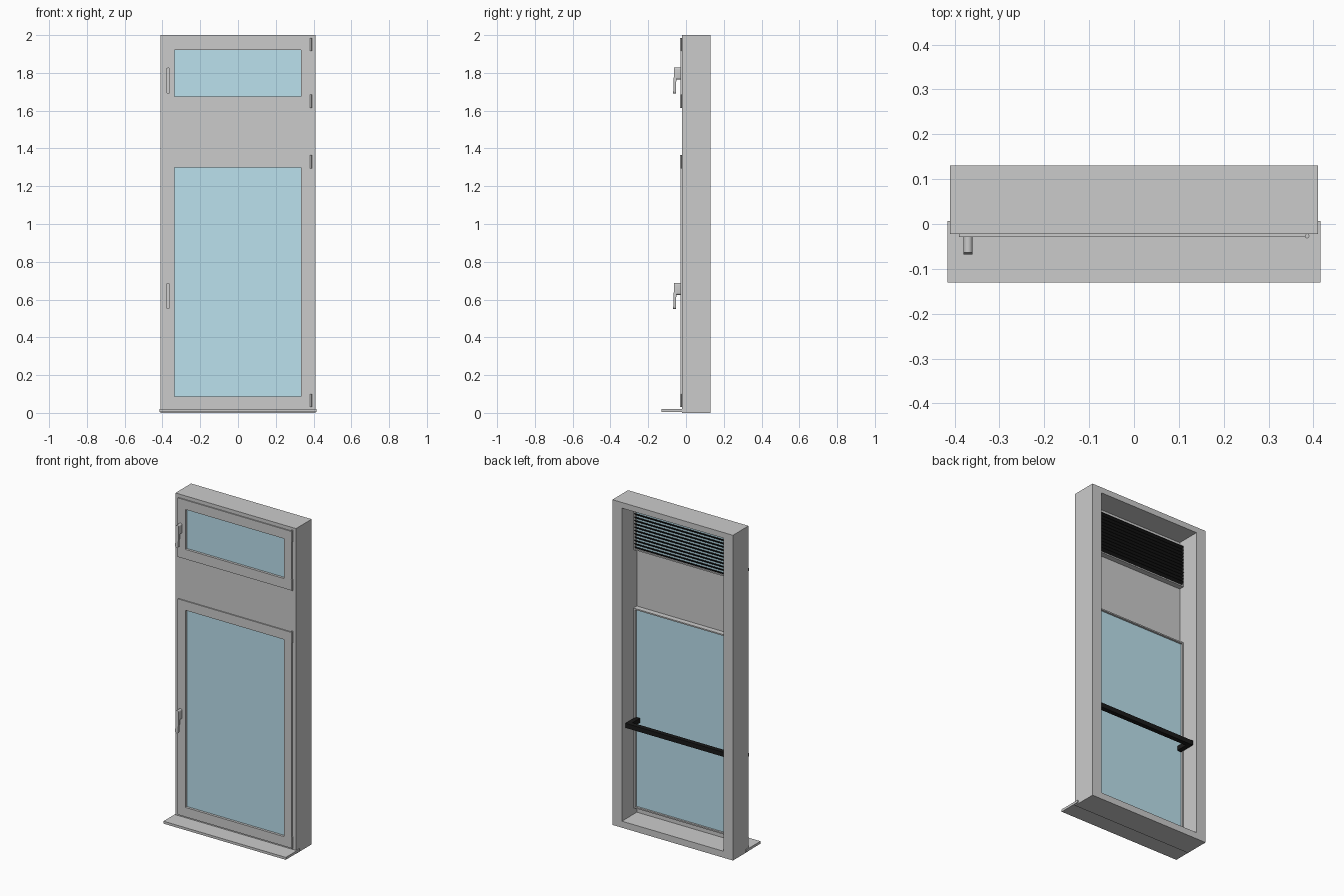
import bpy, bmesh, math
from mathutils import Matrix, Vector

if "Cube" in bpy.data.objects:
    bpy.data.objects.remove(bpy.data.objects["Cube"])


def material(name, rgb):
    m = bpy.data.materials.new(name)
    m.diffuse_color = (*rgb, 1)
    m.use_nodes = True
    m.node_tree.nodes["Principled BSDF"].inputs["Base Color"].default_value = m.diffuse_color
    return m


GLASS = material("pale_blue_glass", (0.5, 0.75, 0.85))
BLACK = material("black_metal", (0.01, 0.01, 0.01))


def finish(name, bm, mat=None):
    bmesh.ops.recalc_face_normals(bm, faces=bm.faces)
    me = bpy.data.meshes.new(name)
    bm.to_mesh(me)
    bm.free()
    ob = bpy.data.objects.new(name, me)
    bpy.context.collection.objects.link(ob)
    if mat:
        me.materials.append(mat)
    return ob


def box(name, x, y, z, mat=None, tilt=0):
    bm = bmesh.new()
    size = Matrix.Diagonal((x[1] - x[0], y[1] - y[0], z[1] - z[0], 1))
    centre = Vector(((x[0] + x[1]) / 2, (y[0] + y[1]) / 2, (z[0] + z[1]) / 2))
    bmesh.ops.create_cube(bm, size=1, matrix=Matrix.Translation(centre)
                          @ Matrix.Rotation(tilt, 4, 'X') @ size)
    return finish(name, bm, mat)


def ring(name, outer, inner, y):
    """Rectangular frame: outer and inner are (x0, x1, z0, z1)."""
    bm = bmesh.new()
    loops = []
    for yy in y:
        for x0, x1, z0, z1 in (outer, inner):
            loops.append([bm.verts.new((px, yy, pz)) for px, pz in
                          ((x0, z0), (x1, z0), (x1, z1), (x0, z1))])
    fo, fi, bo, bi = loops
    for a, b in ((fo, fi), (fi, bi), (bi, bo), (bo, fo)):
        for i in range(4):
            j = (i + 1) % 4
            bm.faces.new((a[i], a[j], b[j], b[i]))
    return finish(name, bm)


def pill(name, x, z, y_top, y_bottom, r=0.01, steps=10):
    """Rounded-end bar; y ranges may differ at the top and bottom."""
    bm = bmesh.new()
    pts = []
    for cz, start in ((z[1] - r, 0), (z[0] + r, math.pi)):
        for i in range(steps + 1):
            a = start + math.pi * i / steps
            pts.append((x + r * math.cos(a), cz + r * math.sin(a)))
    rows = []
    for k in (0, 1):
        row = []
        for px, pz in pts:
            t = (pz - z[0]) / (z[1] - z[0])
            row.append(bm.verts.new((px, y_bottom[k] + t * (y_top[k] - y_bottom[k]), pz)))
        rows.append(row)
        bm.faces.new(row)
    n = len(pts)
    for i in range(n):
        j = (i + 1) % n
        bm.faces.new((rows[0][i], rows[0][j], rows[1][j], rows[1][i]))
    ob = finish(name, bm)
    smooth(ob)


def smooth(ob):
    bpy.ops.object.select_all(action='DESELECT')
    ob.select_set(True)
    bpy.context.view_layer.objects.active = ob
    bpy.ops.object.shade_smooth_by_angle(angle=math.radians(35))


def rod(name, x, y, z, r):
    bm = bmesh.new()
    bmesh.ops.create_cone(bm, cap_ends=True, segments=16, radius1=r, radius2=r,
                          depth=z[1] - z[0],
                          matrix=Matrix.Translation((x, y, (z[0] + z[1]) / 2)))
    smooth(finish(name, bm))


# Deep outer casing and the thin front panels inside it
IN = 0.345
ring("outer_casing", (-0.41, 0.41, 0, 2), (-IN, IN, 0.04, 1.965), (-0.022, 0.13))
for name, z in (("top_panel", (1.928, 1.965)), ("middle_panel", (1.308, 1.667)),
                ("bottom_panel", (0.04, 0.08))):
    box(name, (-IN, IN), (-0.022, -0.015), z)

# Projecting sill
box("sill", (-0.416, 0.416), (-0.13, 0.007), (0.006, 0.021))

# Sashes: front flange, rear lip, glass, handle and two hinges
for name, sash, pane, handle in (
        ("upper", (1.615, 1.978), (1.675, 1.92), 1.69),
        ("lower", (0.03, 1.357), (0.088, 1.30), 0.55)):
    opening = (-0.337, 0.333, *pane)
    ring(name + "_sash", (-0.39, 0.385, *sash), opening, (-0.029, -0.022))
    ring(name + "_sash_lip", (-IN, IN, pane[0] - 0.008, pane[1] + 0.008),
         opening, (-0.022, 0.018))
    box(name + "_glass", opening[:2], (-0.014, 0.006), pane, GLASS)
    pill(name + "_handle_lever", -0.37, (handle, handle + 0.138),
         (-0.063, -0.05), (-0.068, -0.053))
    pill(name + "_handle_neck", -0.37, (handle + 0.075, handle + 0.138),
         (-0.052, -0.028), (-0.052, -0.028))
    for i, z in enumerate(((sash[0], sash[0] + 0.07), (sash[1] - 0.063, sash[1] + 0.007))):
        rod(f"{name}_hinge_{i + 1}", 0.386, -0.027, z, 0.005)

# Tilted louvre slats behind the upper glass
COUNT = 12
for i in range(COUNT):
    z = 1.675 + (i + 0.5) * 0.245 / COUNT
    box(f"louvre_slat_{i + 1}", (-0.336, 0.332), (0.007, 0.031),
        (z - 0.0025, z + 0.0025), BLACK, math.radians(38))

# Safety rail with end brackets behind the lower glass
box("safety_rail", (-0.337, 0.337), (0.08, 0.108), (0.608, 0.636), BLACK)
for side, x in (("right", (0.309, 0.337)), ("left", (-0.337, -0.309))):
    box("rail_bracket_" + side, x, (0.004, 0.08), (0.608, 0.636), BLACK)
